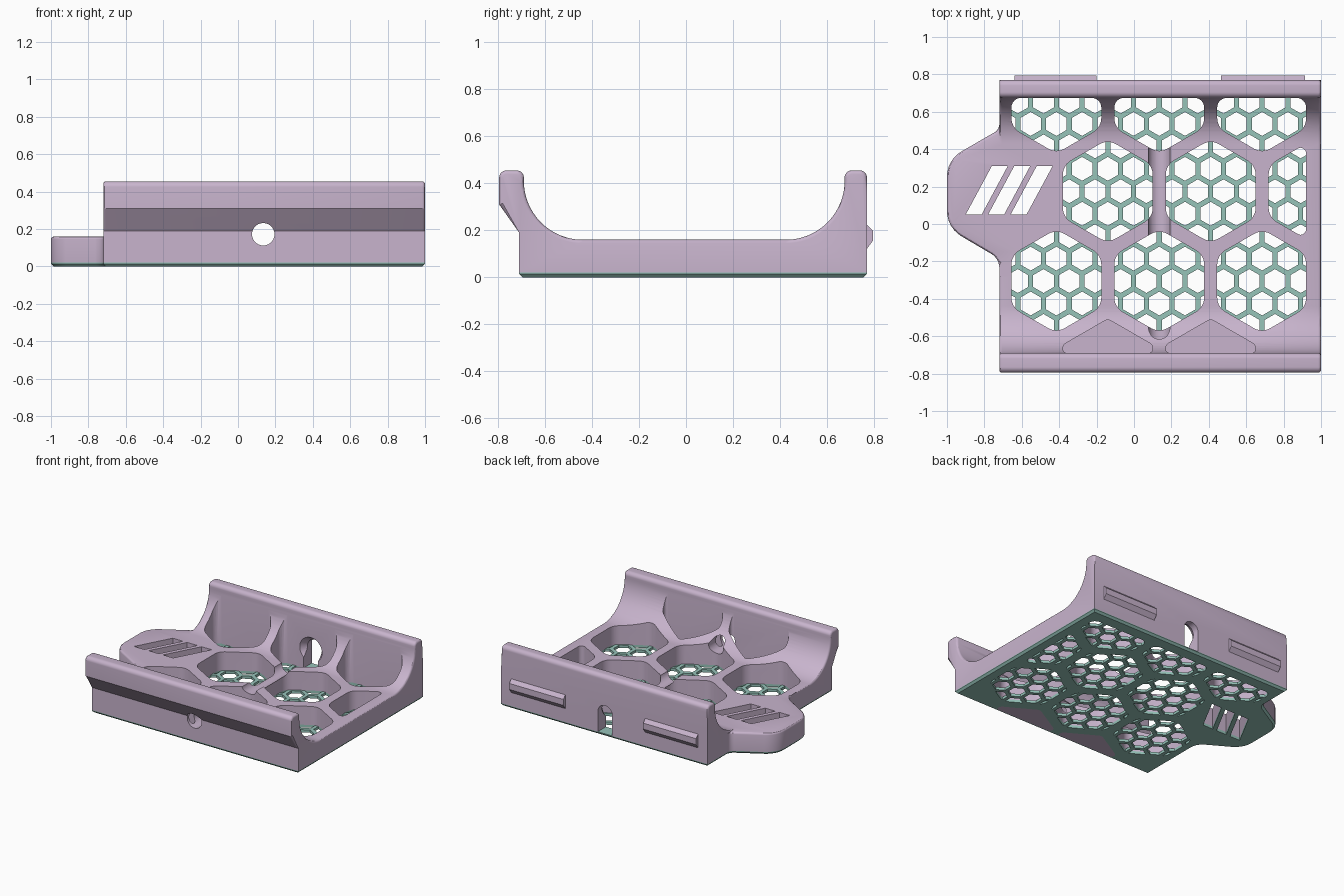
import bpy, bmesh, math
from mathutils import Vector, Matrix

if "Cube" in bpy.data.objects:
    bpy.data.objects.remove(bpy.data.objects["Cube"])


def material(name, rgb):
    m = bpy.data.materials.new(name)
    m.diffuse_color = (*rgb, 1)
    m.use_nodes = True
    m.node_tree.nodes["Principled BSDF"].inputs["Base Color"].default_value = m.diffuse_color
    return m


LILAC = material("lilac", (0.578, 0.456, 0.61))
TEAL = material("soft teal", (0.305, 0.546, 0.485))


def rounded(pts, trims, n=6):
    """Polygon with each corner replaced by an arc that trims its edges."""
    out, pts = [], [Vector(p) for p in pts]
    for i, p in enumerate(pts):
        t = trims[i] if isinstance(trims, list) else trims
        if t == 0:
            out.append(p)
            continue
        d1 = (pts[i - 1] - p).normalized()
        d2 = (pts[(i + 1) % len(pts)] - p).normalized()
        bis = (d1 + d2).normalized()
        c = p + bis * (t / d1.dot(bis))
        a, b = p + d1 * t - c, p + d2 * t - c
        steps = n * 3 if t > 0.2 else n
        out += [c + a.lerp(b, k / steps).normalized() * a.length for k in range(steps + 1)]
    return out


def clip(poly, a, normal):
    """Keep the part of a polygon on the normal side of a line."""
    out = []
    for i, q in enumerate(poly):
        p = poly[i - 1]
        dp, dq = (p - a).dot(normal), (q - a).dot(normal)
        if dp * dq < 0:
            out.append(p.lerp(q, dp / (dp - dq)))
        if dq >= 0:
            out.append(q)
    return out


def area(poly):
    return 0.5 * sum(poly[i - 1].x * q.y - q.x * poly[i - 1].y for i, q in enumerate(poly))


def hexagon(x, y, apothem):
    r = apothem / math.cos(math.pi / 6)
    return [Vector((x + r * math.cos(math.radians(60 * k + 30)),
                    y + r * math.sin(math.radians(60 * k + 30)))) for k in range(6)]


def finish(bm, name, mat):
    bmesh.ops.recalc_face_normals(bm, faces=bm.faces)
    me = bpy.data.meshes.new(name)
    bm.to_mesh(me)
    bm.free()
    me.materials.append(mat)
    ob = bpy.data.objects.new(name, me)
    bpy.context.collection.objects.link(ob)
    return ob


def prism(name, polys, lo, hi, axis="z", mat=LILAC, bevel=None, width=0.015, segs=3):
    """Extrude polygons along an axis; bevel is a rule choosing edges to soften."""
    place = {"x": lambda p, d: (d, p[0], p[1]), "y": lambda p, d: (p[0], d, p[1]),
             "z": lambda p, d: (p[0], p[1], d)}[axis]
    bm = bmesh.new()
    for poly in polys:
        a = [bm.verts.new(place(p, lo)) for p in poly]
        b = [bm.verts.new(place(p, hi)) for p in poly]
        bm.faces.new(a)
        bm.faces.new(b[::-1])
        for i in range(len(a)):
            bm.faces.new((a[i - 1], b[i - 1], b[i], a[i]))
    bmesh.ops.recalc_face_normals(bm, faces=bm.faces)
    if bevel:
        edges = [e for e in bm.edges if bevel(e.verts[0].co, e.verts[1].co)]
        bmesh.ops.bevel(bm, geom=edges, offset=width, segments=segs, profile=0.5, affect="EDGES")
    return finish(bm, name, mat)


def y_cone(name, x, z, y0, y1, r0, r1):
    bm = bmesh.new()
    bmesh.ops.create_cone(bm, cap_ends=True, segments=40, radius1=r0, radius2=r1, depth=y1 - y0,
                          matrix=Matrix.Translation((x, (y0 + y1) / 2, z)) @ Matrix.Rotation(-math.pi / 2, 4, "X"))
    return finish(bm, name, LILAC)


def boolean(target, tool, op="DIFFERENCE", keep=False):
    mod = target.modifiers.new("cut", "BOOLEAN")
    mod.operation, mod.solver, mod.object = op, "EXACT", tool
    bpy.context.view_layer.objects.active = target
    bpy.ops.object.modifier_apply(modifier="cut")
    if not keep:
        bpy.data.objects.remove(tool)


L, R, FLOOR, TOP = -0.72, 1.0, 0.02, 0.16
HX, HY, PX, PY = 0.135, -0.305, 0.55, 0.48   # pocket grid origin and pitch

# Cradle: side profile extruded along x, with softened end edges
profile = rounded(
    [(-0.71, FLOOR), (-0.71, 0.19), (-0.795, 0.31), (-0.795, 0.455), (-0.69, 0.455), (-0.69, TOP),
     (0.675, TOP), (0.675, 0.455), (0.77, 0.455), (0.77, FLOOR)],
    [0, 0, 0, 0.03, 0.03, 0.25, 0.25, 0.03, 0.03, 0])
cradle = prism("cradle", [profile], L, R, "x",
               bevel=lambda a, b: abs(a.x - b.x) < 1e-5 and min(a.z, b.z) > 0.03)

# Side tab joined to the cradle floor
tab_edge = [(L, 0.58), (L, 0.505), (-1, 0.343), (-1, -0.02), (L, -0.185), (L, -0.28)]
tab = prism("tab", [rounded(tab_edge + [(-0.5, -0.28), (-0.5, 0.58)],
                            [0, 0.03, 0.09, 0.09, 0.05, 0, 0, 0])], FLOOR, TOP,
            bevel=lambda a, b: min(a.z, b.z) > TOP - 1e-4 and max(a.x, b.x) < L - 0.001)
boolean(cradle, tab, "UNION")

# Hexagonal pockets, trimmed at the walls
pockets, front_pockets = [], []
for row in range(-1, 3):
    for col in range(-2, 3):
        x, y = HX + PX * (col + 0.5 * (row % 2)), HY + PY * row
        if not -0.5 < x < 1.0 or (row == -1 and x > 0.6):
            continue
        poly = hexagon(x, y, 0.24)
        for a, n in (((0, 0.674), (0, -1)), ((0, -0.689), (0, 1)), ((0.92, 0), (-1, 0))):
            poly = clip(poly, Vector(a), Vector(n))
        shortest = min((q - poly[i - 1]).length for i, q in enumerate(poly))
        poly = rounded(poly, min(0.05, shortest * 0.45))
        (front_pockets if row == -1 else pockets).append(poly)
boolean(cradle, prism("pocket_cutter", pockets, -0.1, 0.9))
boolean(cradle, prism("front_pocket_cutter", front_pockets, 0.04, 0.9))

# Cable channel: front hole, groove over the rib, arched back opening
boolean(cradle, y_cone("channel_cutter", HX, 0.172, -0.9, 0.9, 0.06, 0.06))
boolean(cradle, prism("arch_cutter", [[(HX - 0.06, -0.1), (HX + 0.06, -0.1),
                                       (HX + 0.06, 0.172), (HX - 0.06, 0.172)]], 0.66, 0.9, "y"))
boolean(cradle, y_cone("countersink_cutter", HX, 0.172, 0.65, 0.72, 0.11, 0.06))

# Base plate following the cradle and tab outline, chamfered underneath
outline = rounded([(R, -0.71), (R, 0.77), (L, 0.77)] + tab_edge[1:5] + [(L, -0.71)],
                  [0, 0, 0, 0.03, 0.09, 0.09, 0.05, 0])
plate = prism("base_plate", [outline], 0, FLOOR, mat=TEAL, segs=1, width=0.014,
              bevel=lambda a, b: max(a.z, b.z) < 1e-5)

# Honeycomb grille cells inside every open pocket
cells, pitch, rise = [], PX / 4, PY / 4
for pocket in pockets:
    sign = 1 if area(pocket) > 0 else -1
    for j in range(-4, 12):
        for i in range(-7, 9):
            cell = hexagon(HX + pitch * (i + 0.5 * ((j + 1) % 2)), HY + rise * j, pitch / 2 - 0.0135)
            for k, q in enumerate(pocket):
                p = pocket[k - 1]
                if (q - p).length < 1e-6:
                    continue
                cell = clip(cell, p, Vector((p.y - q.y, q.x - p.x)).normalized() * sign)
                if len(cell) < 3:
                    break
            clean = [q for k, q in enumerate(cell) if (q - cell[k - 1]).length > 1e-5]
            if len(clean) > 2 and abs(area(clean)) > 1e-4:
                cells.append(clean)
boolean(plate, prism("cell_cutter", cells, -0.1, 0.1, mat=TEAL))
boolean(plate, prism("inlay_cutter", front_pockets, -0.1, 0.1, mat=TEAL))
inlay = prism("floor_inlay", front_pockets, 0, 0.03)

# Slanted vent slots through the tab
slots = [[(x, 0.05), (x + 0.085, 0.05), (x + 0.225, 0.31), (x + 0.14, 0.31)] for x in (-0.9, -0.78, -0.66)]
slot_cutter = prism("slot_cutter", slots, -0.1, 0.5)
boolean(cradle, slot_cutter, keep=True)
boolean(plate, slot_cutter)

# Snap ridges on the back wall
ridges = [prism("snap_ridge", [[(0.765, 0.115), (0.795, 0.155), (0.795, 0.2), (0.765, 0.23)]], a, b, "x")
          for a, b in ((-0.64, -0.2), (0.465, 0.915))]

for ob in (cradle, plate, inlay, *ridges):
    bpy.ops.object.select_all(action="DESELECT")
    ob.select_set(True)
    bpy.context.view_layer.objects.active = ob
    bpy.ops.object.shade_smooth_by_angle(angle=math.radians(30))
